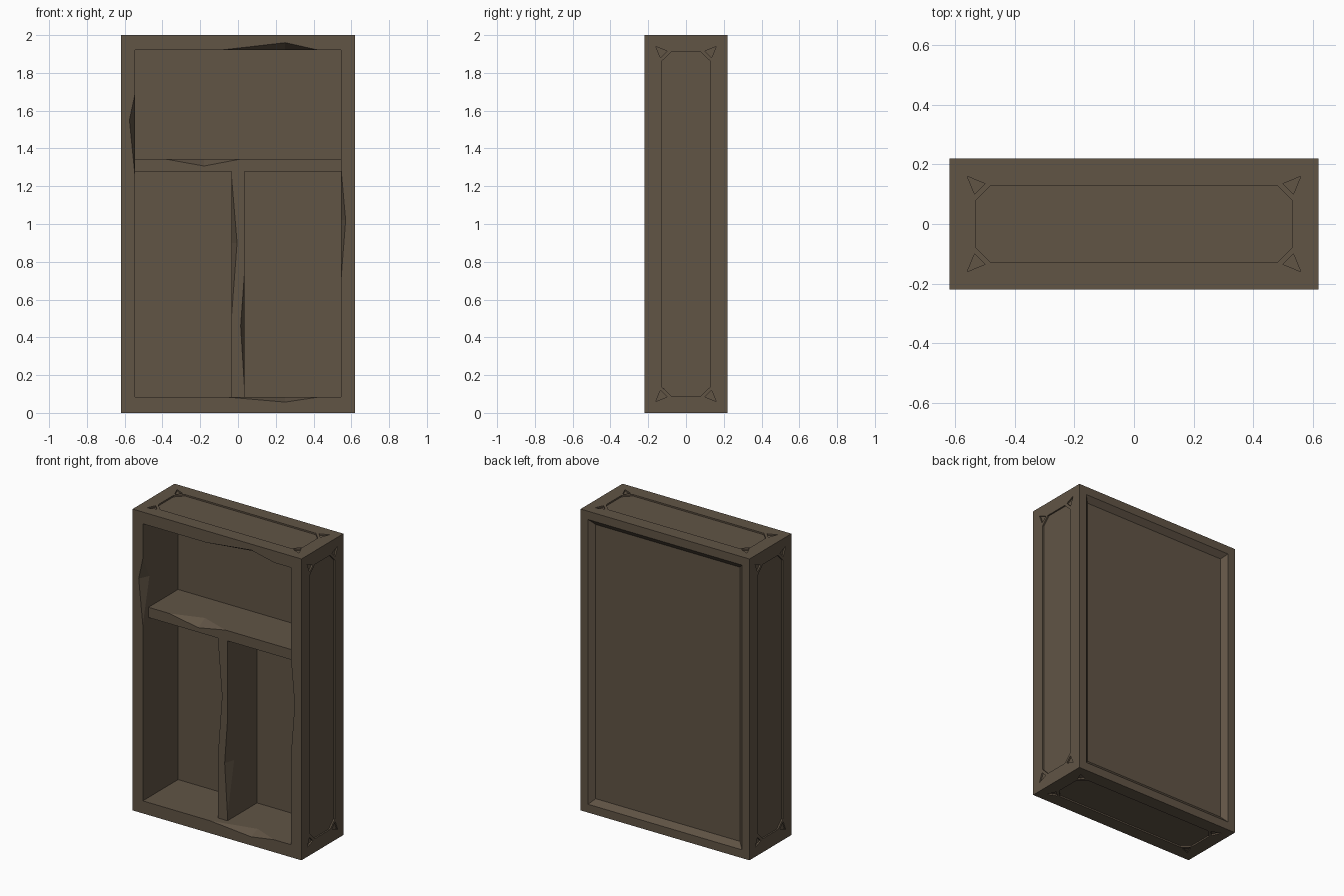
import bpy, bmesh
from mathutils import Vector

if "Cube" in bpy.data.objects:
    bpy.data.objects.remove(bpy.data.objects["Cube"])

W, D, H = 0.62, 0.22, 2.0          # half width, half depth, height
INX, ZB, ZT = 0.545, 0.083, 1.922  # cavity half width, bottom, top
BACK = 0.15                        # inner face of back panel
SHELF_Y = -0.16                    # front of shelf and divider

wood = bpy.data.materials.new("dark brown wood")
wood.diffuse_color = (0.119, 0.089, 0.060, 1)
wood.use_nodes = True
wood.node_tree.nodes["Principled BSDF"].inputs["Base Color"].default_value = wood.diffuse_color


def hull(bm, pts):
    """Add the convex hull of pts as its own solid."""
    tmp = bmesh.new()
    for p in pts:
        tmp.verts.new(p)
    bmesh.ops.convex_hull(tmp, input=tmp.verts[:])
    bmesh.ops.recalc_face_normals(tmp, faces=tmp.faces[:])
    me = bpy.data.meshes.new("tmp")
    tmp.to_mesh(me)
    tmp.free()
    bm.from_mesh(me)
    bpy.data.meshes.remove(me)


def box_pts(x0, x1, y0, y1, z0, z1):
    return [(x, y, z) for x in (x0, x1) for y in (y0, y1) for z in (z0, z1)]


def make(name, bm):
    me = bpy.data.meshes.new(name)
    bm.to_mesh(me)
    bm.free()
    ob = bpy.data.objects.new(name, me)
    bpy.context.collection.objects.link(ob)
    me.materials.append(wood)
    return ob


def box(name, *b):
    bm = bmesh.new()
    hull(bm, box_pts(*b))
    return make(name, bm)


def cut(ob, bm):
    cutter = make("cutter", bm)
    cutter.hide_render = True
    m = ob.modifiers.new("cut", 'BOOLEAN')
    m.operation, m.solver, m.object = 'DIFFERENCE', 'EXACT', cutter
    bpy.context.view_layer.objects.active = ob
    bpy.ops.object.modifier_apply(modifier=m.name)
    bpy.data.objects.remove(cutter)


def chip(bm, a, b, p, q):
    """Splinter along edge a-b: p on the front face, q on the inner face."""
    a, b, p, q = map(Vector, (a, b, p, q))
    mid = (p + q) / 2
    d = (p - q) * 0.3
    hull(bm, [a + (a - mid) * 0.3, b + (b - mid) * 0.3, p + d, q - d])


# carcass: box with front cavity and bevelled recess in the back
carcass = box("cabinet_carcass", -W, W, -D, D, 0, H)
bm = bmesh.new()
hull(bm, box_pts(-INX, INX, -D - 0.1, BACK, ZB, ZT))
cut(carcass, bm)
bm = bmesh.new()
e = 0.055
hull(bm, [(sx * (W - e - i), y, H / 2 + sz * (H / 2 - e - i))
          for y, i in ((D + 0.03, -0.035), (D - 0.03, 0.035))
          for sx in (-1, 1) for sz in (-1, 1)])
cut(carcass, bm)

# shallow clipped-corner panels and corner notches on sides, top and bottom
bm = bmesh.new()


def panel(hu, hv, place):
    c, deep = 0.05, 0.01
    signs = [(s, t) for s in (-1, 1) for t in (-1, 1)]
    flat = [(s * (hu - i), t * (hv - j)) for s, t in signs for i, j in ((c, 0), (0, c))]
    shapes = [flat]
    for s, t in signs:
        shapes.append([(s * (hu + i), t * (hv + j))
                       for i, j in ((0.03, 0.03), (-0.03, 0.005), (0.005, -0.03))])
    for shape in shapes:
        hull(bm, [place(u, v, k) for u, v in shape for k in (-deep, deep)])


for s in (-1, 1):
    panel(0.13, 0.91, lambda u, v, k: (s * W + k, u, H / 2 + v))
    panel(0.53, 0.13, lambda u, v, k: (u, v, H / 2 + s * H / 2 + k))
cut(carcass, bm)

# worn splinters on the inner front edges
bm = bmesh.new()
f, g = -D, -D + 0.07
chip(bm, (-0.08, f, ZT), (0.42, f, ZT), (0.25, f, 1.96), (0.25, g, ZT))
chip(bm, (-0.05, f, ZB), (0.42, f, ZB), (0.25, f, 0.057), (0.25, g, ZB))
chip(bm, (-INX, f, 1.25), (-INX, f, 1.69), (-0.575, f, 1.55), (-INX, g, 1.55))
chip(bm, (INX, f, 0.70), (INX, f, 1.30), (0.57, f, 1.02), (INX, g, 1.02))
cut(carcass, bm)

# shelf
f, g = SHELF_Y, SHELF_Y + 0.07
shelf = box("shelf", -INX - 0.01, INX + 0.01, f, BACK + 0.01, 1.277, 1.345)
bm = bmesh.new()
chip(bm, (-0.39, f, 1.345), (0.02, f, 1.345), (-0.18, f, 1.307), (-0.18, g, 1.345))
cut(shelf, bm)

# upright divider
r = 0.035
divider = box("divider", -r, r, f, BACK + 0.01, ZB - 0.01, 1.28)
bm = bmesh.new()
chip(bm, (-r, f, 0.50), (-r, f, 1.26), (-0.005, f, 0.90), (-r, g, 0.90))
chip(bm, (r, f, 0.12), (r, f, 0.75), (0.014, f, 0.46), (r, g, 0.46))
cut(divider, bm)
